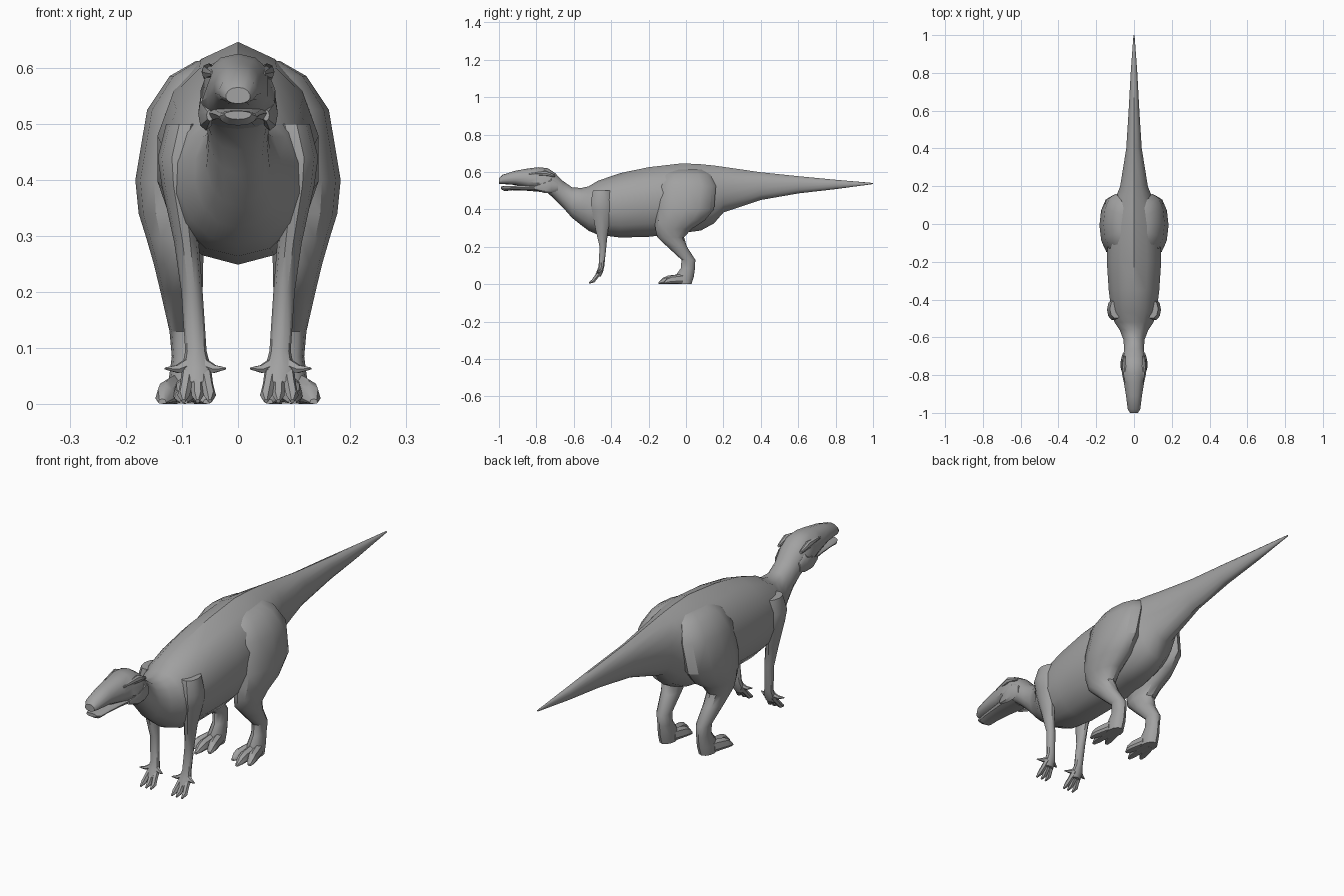
import bpy, bmesh, math
from mathutils import Vector

if "Cube" in bpy.data.objects:
    bpy.data.objects.remove(bpy.data.objects["Cube"])

skin = bpy.data.materials.new("grey skin")
skin.diffuse_color = (0.36, 0.36, 0.36, 1)
skin.use_nodes = True
skin.node_tree.nodes["Principled BSDF"].inputs["Base Color"].default_value = skin.diffuse_color


def loft(name, rings, angle=35):
    """Skin a list of equal-sized closed rings and cap both ends."""
    bm = bmesh.new()
    loops = [[bm.verts.new(p) for p in r] for r in rings]
    n = len(loops[0])
    for a, b in zip(loops, loops[1:]):
        for i in range(n):
            j = (i + 1) % n
            bm.faces.new((a[i], a[j], b[j], b[i]))
    bm.faces.new(loops[0])
    bm.faces.new(loops[-1])
    bmesh.ops.recalc_face_normals(bm, faces=bm.faces)
    me = bpy.data.meshes.new(name)
    bm.to_mesh(me)
    bm.free()
    me.materials.append(skin)
    ob = bpy.data.objects.new(name, me)
    bpy.context.collection.objects.link(ob)
    bpy.ops.object.select_all(action='DESELECT')
    ob.select_set(True)
    bpy.context.view_layer.objects.active = ob
    bpy.ops.object.shade_smooth_by_angle(angle=math.radians(angle))


def slice_ring(y, top, bot, w, mid=0.5, ridge=0.0, cx=0.0, n=8):
    """Upright ring: widest at height fraction mid, optional back ridge."""
    zm = bot + (top - bot) * mid
    pts = []
    for i in range(n):
        t = 2 * math.pi * i / n
        s, c = math.sin(t), math.cos(t)
        x = w * math.copysign(abs(s) ** 0.9, s) if abs(s) > 1e-6 else 0
        z = zm + c * ((top - ridge - zm) if c > 0 else (zm - bot))
        pts.append(Vector((cx + x, y, z + (ridge if i == 0 else 0))))
    return pts


def flat_ring(s, z, x0, x1, y0, y1, n=10):
    """Level ring of a limb between x0..x1 and y0..y1, on side s."""
    cx, cy, rx, ry = (x0 + x1) / 2, (y0 + y1) / 2, (x1 - x0) / 2, (y1 - y0) / 2
    return [Vector((s * (cx + rx * math.cos(2 * math.pi * i / n)),
                    cy + ry * math.sin(2 * math.pi * i / n), z)) for i in range(n)]


def digit(name, s, path):
    """Tapered finger or spur through points (x, y, z, radius)."""
    rings = []
    for k, (x, y, z, r) in enumerate(path):
        a, b = path[max(k - 1, 0)], path[min(k + 1, len(path) - 1)]
        d = Vector((b[0] - a[0], b[1] - a[1], b[2] - a[2])).normalized()
        u = d.cross(Vector((0, 0, 1))).normalized()
        v = u.cross(d)
        ring = []
        for i in range(6):
            t = math.pi * i / 3
            q = Vector((x, y, z)) + r * (math.cos(t) * u + math.sin(t) * v)
            ring.append(Vector((s * q.x, q.y, max(q.z, 0))))
        rings.append(ring)
    loft(name, rings, 40)


# body from tail tip to snout: y, top, bottom, half width
body = [
    (1, .541, .535, .003), (.8, .558, .508, .018), (.6, .577, .485, .029),
    (.4, .598, .45, .042), (.2, .627, .383, .075), (.15, .634, .325, .095),
    (.08, .641, .287, .118), (-.02, .646, .273, .14), (-.2, .625, .253, .147),
    (-.35, .594, .249, .137), (-.47, .553, .264, .122), (-.52, .523, .285, .106),
    (-.56, .514, .315, .078), (-.61, .518, .355, .058), (-.66, .553, .412, .053),
    (-.7, .594, .452, .059), (-.74, .62, .488, .068), (-.79, .625, .5, .066),
    (-.84, .619, .513, .055), (-.91, .607, .53, .043), (-.98, .585, .535, .034),
    (-1, .565, .536, .022)]
rings = []
for y, top, bot, w in body:
    ridge = 0.014 * max(0, 1 - abs(y) / 0.58)      # back ridge peaks at the hips
    mid = 0.42 if y < -.72 else 0.5
    ring = slice_ring(y, top, bot, w, mid, ridge, n=14)
    if y == -.79:                                   # eye sockets under the brows
        for i in (3, 11):
            ring[i].x *= .84
    rings.append(ring)
loft("body", rings)

# lower jaw, leaving a mouth slit under the beak
loft("lower_jaw", [slice_ring(y, t, b, w, .6, n=12) for y, t, b, w in (
    (-.74, .54, .49, .06), (-.86, .53, .5, .045), (-.93, .525, .502, .038),
    (-.97, .524, .497, .034), (-.988, .523, .508, .024))])

# limb sections: z, inner x, outer x, front y, back y
LEG = [(.612, .02, .075, -.07, .09), (.585, .02, .122, -.12, .13),
       (.525, .03, .162, -.15, .16), (.4, .05, .183, -.162, .15),
       (.34, .055, .177, -.166, .1), (.295, .06, .163, -.164, .03),
       (.25, .062, .15, -.153, -.01), (.2, .063, .138, -.1, .005),
       (.13, .065, .122, -.024, .05), (.085, .065, .118, -.028, .048),
       (.04, .06, .124, -.06, .042), (.002, .062, .124, -.06, .03)]
ARM = [(.5, .06, .128, -.5, -.4), (.44, .07, .143, -.512, -.395),
       (.39, .075, .136, -.505, -.39), (.29, .07, .114, -.485, -.415),
       (.2, .063, .101, -.463, -.425), (.095, .056, .094, -.468, -.436),
       (.065, .048, .1, -.48, -.443), (.04, .05, .096, -.49, -.455)]

for s, side in ((1, "left"), (-1, "right")):
    # brow over each eye and cheek flap behind the jaw
    loft(side + "_brow", [slice_ring(y, t, b, w, cx=s * x) for y, t, b, w, x in (
        (-.7, .585, .572, .006, .052), (-.75, .608, .577, .013, .052),
        (-.84, .594, .584, .005, .044))])
    loft(side + "_cheek", [slice_ring(y, t, b, w, cx=s * x) for y, t, b, w, x in (
        (-.685, .54, .5, .006, .054), (-.72, .565, .488, .014, .056),
        (-.76, .548, .488, .014, .057), (-.81, .525, .505, .006, .05))])

    loft(side + "_hind_leg", [flat_ring(s, *r, n=12) for r in LEG])
    loft(side + "_front_leg", [flat_ring(s, *r) for r in ARM])

    # hind toes fan out ahead of the foot
    for k, (x0, x1, y1) in enumerate(((.078, .055, -.115), (.093, .097, -.148), (.108, .135, -.118))):
        toe = []
        for f, top, w in ((0, .055, .02), (.6, .046, .02), (.82, .034, .017), (1, .01, .007)):
            y = -.015 + f * (y1 + .015)
            toe.append(slice_ring(y, top, .001, w, .3, cx=s * (x0 + f * (x1 - x0))))
        loft(f"{side}_hind_toe_{k + 1}", toe)

    # fingers and the two side spurs of the hand
    for k, (x0, x1) in enumerate(((.06, .05), (.074, .072), (.088, .097))):
        digit(f"{side}_finger_{k + 1}", s, [
            (x0, -.458, .066, .012), ((x0 + x1) / 2, -.482, .036, .011),
            (x1, -.497, .016, .011), (x1, -.518, .006, .004)])
    for label, d in (("outer", 1), ("inner", -1)):
        digit(f"{side}_{label}_spur", s, [
            (.075 + d * .011, -.46, .072, .013), (.075 + d * .033, -.468, .063, .008),
            (.076 + d * .054, -.478, .064, .002)])
